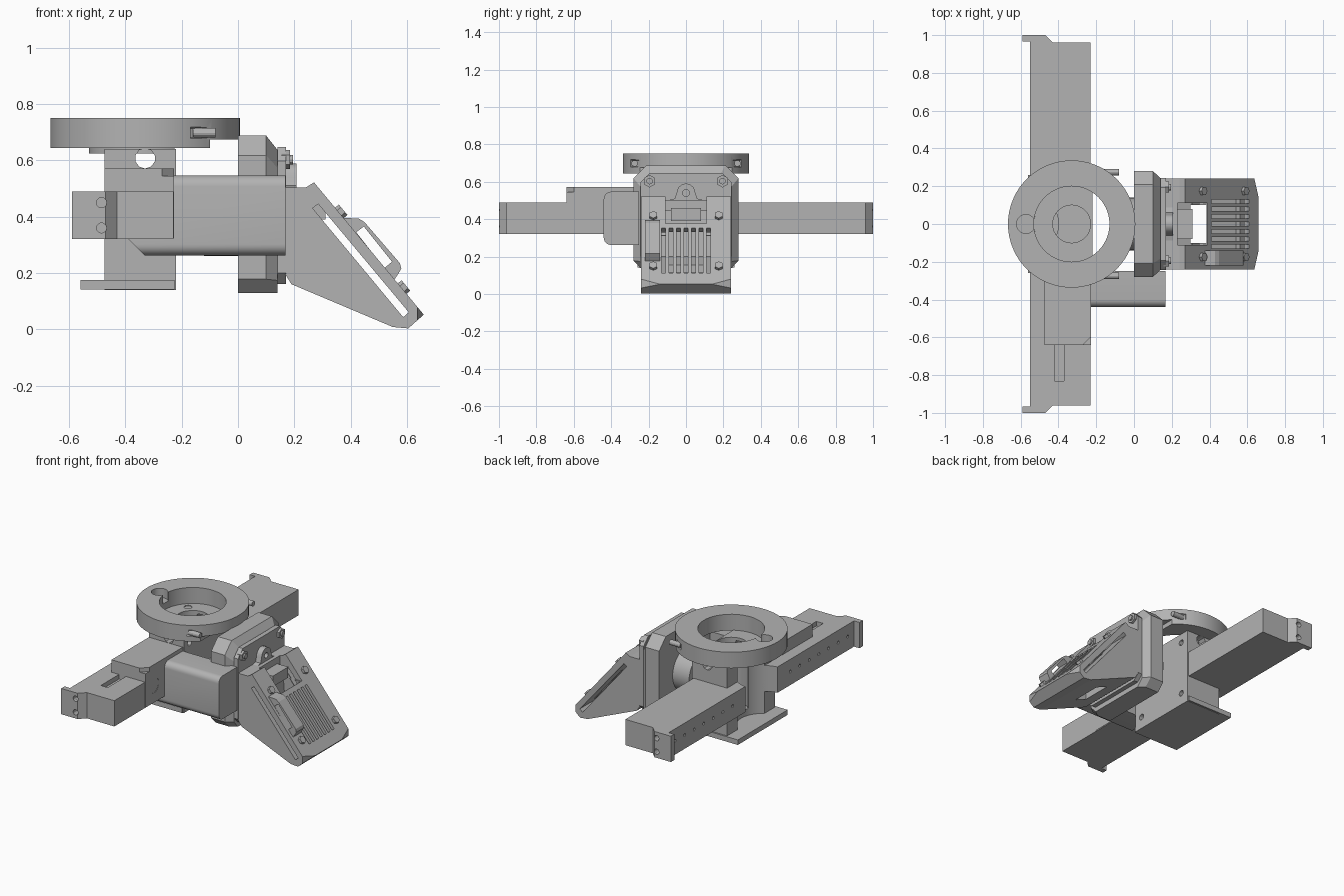
import bpy, bmesh, math
from mathutils import Vector

cube = bpy.data.objects.get("Cube")
if cube:
    bpy.data.objects.remove(cube, do_unlink=True)

grey = bpy.data.materials.new("plain grey")
grey.use_nodes = True
GREY = (0.45, 0.45, 0.45, 1)
grey.diffuse_color = GREY
grey.node_tree.nodes["Principled BSDF"].inputs["Base Color"].default_value = GREY


def finish(name, bm):
    bmesh.ops.recalc_face_normals(bm, faces=bm.faces)
    me = bpy.data.meshes.new(name)
    bm.to_mesh(me)
    bm.free()
    me.materials.append(grey)
    ob = bpy.data.objects.new(name, me)
    bpy.context.collection.objects.link(ob)
    return ob


def prism(name, axis, pts, a, b, taper=None):
    """Extrude a 2D outline along an axis; taper = (u scale, v scale, v origin)."""
    place = {"X": lambda u, v, t: (t, u, v),
             "Y": lambda u, v, t: (u, t, v),
             "Z": lambda u, v, t: (u, v, t)}[axis]
    bm = bmesh.new()
    su, sv, v0 = taper or (1, 1, 0)
    low = [bm.verts.new(place(u, v, a)) for u, v in pts]
    top = [bm.verts.new(place(u * su, v0 + (v - v0) * sv, b)) for u, v in pts]
    bm.faces.new(low)
    bm.faces.new(top[::-1])
    n = len(pts)
    for i in range(n):
        j = (i + 1) % n
        bm.faces.new((low[i], low[j], top[j], top[i]))
    return finish(name, bm)


def box(name, x, y, z):
    return prism(name, "Z", [(x[0], y[0]), (x[1], y[0]), (x[1], y[1]), (x[0], y[1])], *z)


def cyl(name, centre, r, depth, direction=(0, 0, 1), sides=32):
    bm = bmesh.new()
    bmesh.ops.create_cone(bm, cap_ends=True, segments=sides, radius1=r, radius2=r, depth=depth)
    rot = Vector(direction).to_track_quat("Z", "Y").to_matrix().to_4x4()
    bmesh.ops.transform(bm, matrix=rot, verts=bm.verts)
    bmesh.ops.translate(bm, vec=centre, verts=bm.verts)
    return finish(name, bm)


def octagon(w, z0, z1, low, high):
    half = [(w - low, z0), (w, z0 + low), (w, z1 - high), (w - high, z1)]
    return half + [(-u, v) for u, v in reversed(half)]


def cut(target, *cutters):
    for c in cutters:
        m = target.modifiers.new("cut", "BOOLEAN")
        m.operation, m.solver, m.object = "DIFFERENCE", "EXACT", c
        dg = bpy.context.evaluated_depsgraph_get()
        me = bpy.data.meshes.new_from_object(target.evaluated_get(dg))
        target.modifiers.clear()
        target.data = me
        bpy.data.objects.remove(c, do_unlink=True)


def smooth(*obs):
    for o in bpy.context.selected_objects:
        o.select_set(False)
    for o in obs:
        o.select_set(True)
        bpy.context.view_layer.objects.active = o
    bpy.ops.object.shade_smooth_by_angle(angle=math.radians(30))


CX = -0.33           # axis of the ring and bore
X, Y = (1, 0, 0), (0, 1, 0)

# Cross rail with end tabs, mirrored front to back
end = [(-0.55, 0.965), (-0.59, 0.965), (-0.59, 1), (-0.47, 1), (-0.43, 0.96), (-0.23, 0.96)]
rail = prism("cross_rail", "Z", end + [(x, -y) for x, y in reversed(end)], 0.32, 0.49)
cut(rail, cyl("c", (CX, 0, 0.5), 0.1, 0.6), cyl("c", (-0.57, 0, 0.4), 0.17, 0.4),
    box("c", (-0.42, -0.37), (-0.83, -0.6), (0.46, 0.6)))
for s in (-1, 1):
    cut(rail, *[cyl("c", (-0.485, s, z), 0.018, 0.12, Y, 12) for z in (0.36, 0.45)])
    cut(rail, *[cyl("c", (-0.55, s * (0.3 + 0.1 * i), 0.41), 0.01, 0.06, X, 8) for i in range(7)])

# Central body with foot flange
body = box("central_body", (-0.475, -0.22), (-0.25, 0.25), (0.14, 0.64))
cut(body, cyl("c", (CX, 0, 0.5), 0.1, 0.56), cyl("c", (-0.57, 0, 0.385), 0.17, 0.42),
    cyl("c", (CX, 0, 0.607), 0.036, 0.7, Y, 10))
for s in (-1, 1):
    cut(body, *[cyl("c", (-0.22, s * 0.19, z), 0.02, 0.08, X, 12) for z in (0.22, 0.58)])
foot = box("foot_flange", (-0.56, -0.225), (-0.26, 0.26), (0.142, 0.175))

# Seat plate inside the ring
seat = cyl("ring_seat", (CX, 0, 0.635), 0.2, 0.02, sides=48)
cut(seat, box("c", (-0.225, 0), (-0.3, 0.3), (0.6, 0.7)), cyl("c", (CX, 0, 0.63), 0.1, 0.1),
    *[cyl("c", (-0.44, s * 0.107, 0.63), 0.024, 0.1, sides=12) for s in (-1, 1)])

# Clamp ring
ring = cyl("clamp_ring", (CX, 0, 0.697), 0.337, 0.106, sides=72)
cut(ring, cyl("c", (CX, 0, 0.7), 0.2, 0.3, sides=56),
    box("c", (-0.1, 0.1), (-0.4, 0.4), (0.6, 0.675)),
    cyl("c", (-0.572, 0, 0.74), 0.05, 0.1, sides=24))
for s in (-1, 1):
    cut(ring, cyl("c", (-0.12, s * 0.29, 0.698), 0.032, 0.09, (1, -s * 0.6, 0), 6))
    cyl("ring_bolt", (-0.12, s * 0.275, 0.698), 0.017, 0.08, X, 12)

# Front bracket over the rail
bracket = box("front_bracket", (-0.475, -0.228), (-0.64, -0.25), (0.325, 0.572))
cut(bracket, cyl("c", (-0.23, -0.55, 0.435), 0.05, 0.2, X, 20),
    prism("c", "Z", [(-0.28, -0.65), (-0.22, -0.65), (-0.22, -0.59)], 0.545, 0.6))

# Front housing with rounded outer edges
r = 0.04
outline = [(-0.25, 0.262), (-0.25, 0.547)]
for cz, start in ((0.547 - r, 90), (0.262 + r, 180)):
    for k in range(7):
        a = math.radians(start + 15 * k)
        outline.append((-0.44 + r + r * math.cos(a), cz + r * math.sin(a)))
housing = prism("front_housing", "X", outline, -0.39, 0.168)
cut(housing, prism("c", "Y", [(-0.4, 0.33), (-0.4, 0.25), (-0.32, 0.25)], -0.6, -0.1))

# Carriage plate with chamfered front, cover layer and rear collar
plate_outline = octagon(0.28, 0.128, 0.688, 0.05, 0.07)
carriage = prism("carriage_plate", "X", plate_outline, 0, 0.1)
chamfer = prism("carriage_chamfer", "X", plate_outline, 0.1, 0.14, (0.87, 0.91, 0.128))
cover = prism("carriage_cover", "X", octagon(0.243, 0.16, 0.648, 0.04, 0.05), 0.14, 0.17)
collar = cyl("rear_collar", (-0.06, 0, 0.4), 0.14, 0.12, X)
cut(collar, cyl("c", (-0.1, 0, 0.4), 0.1, 0.12, X))
for s in (-1, 1):
    cyl("carriage_bolt_head", (0.17, s * 0.195, 0.603), 0.034, 0.03, X, 6)
    cyl("carriage_bolt_tip", (0.18, s * 0.195, 0.603), 0.017, 0.03, X, 12)

# Domed lug with a small hole
dome = [(-0.1, 0.47), (0.1, 0.47), (0.1, 0.5), (0.06, 0.51)]
dome += [(0.05 * math.cos(math.radians(a)), 0.54 + 0.05 * math.sin(math.radians(a)))
         for a in range(0, 181, 20)] + [(-0.06, 0.51), (-0.1, 0.5)]
lug = prism("front_lug", "X", dome, 0.165, 0.207)
cut(lug, cyl("c", (0.2, 0, 0.54), 0.018, 0.1, X, 12))
connector = box("connector_block", (0.165, 0.31), (-0.08, 0.08), (0.39, 0.46))

# Sloped air duct, hollow, with side slots
duct = prism("air_duct", "Y", [(0.165, 0.503), (0.24, 0.503), (0.27, 0.522), (0.66, 0.052),
                               (0.605, 0.003), (0.55, 0.008), (0.19, 0.16), (0.165, 0.2)],
             -0.24, 0.24)
cut(duct, prism("c", "Y", [(0.18, 0.45), (0.25, 0.44), (0.56, 0.07), (0.54, 0.05), (0.2, 0.2)], -0.2, 0.2),
    prism("c", "Y", [(0.265, 0.43), (0.285, 0.445), (0.607, 0.06), (0.587, 0.043)], -0.5, 0.5),
    box("c", (0.23, 0.39), (-0.11, 0.11), (0.375, 0.6)),
    box("c", (0.3, 0.385), (-0.1, 0.1), (0, 0.6)))
for s in (-1, 1):
    cut(duct, prism("c", "Z", [(0.635, s * 0.25), (0.7, s * 0.25), (0.7, s * 0.1), (0.662, s * 0.13)], -0.1, 0.2))

# Grille slots through the sloped face
slope = Vector((0.77, 0, 0.64))
a, b = Vector((0.41, 0, 0.352)), Vector((0.61, 0, 0.112))
corners = [a - slope * 0.09, a + slope * 0.03, b + slope * 0.03, b - slope * 0.09]
for i in range(-3, 4):
    cut(duct, prism("c", "Y", [(p.x, p.z) for p in corners], i * 0.04 - 0.011, i * 0.04 + 0.011))

# Duct bolts
for s in (-1, 1):
    for x, z in ((0.362, 0.415), (0.585, 0.146)):
        cyl("duct_bolt", (x, s * 0.175, z), 0.024, 0.03, slope, 6)

# Raised cable guide on the sloped face
guide = prism("cable_guide", "Y", [(0.37, 0.395), (0.39, 0.395), (0.43, 0.393), (0.45, 0.38), (0.575, 0.235),
                                   (0.58, 0.215), (0.565, 0.19), (0.555, 0.175)], -0.22, -0.14)
cut(guide, prism("c", "Y", [(0.42, 0.345), (0.447, 0.365), (0.547, 0.24), (0.52, 0.217)], -0.5, 0.5))

smooth(ring, seat, rail, body, bracket, housing, collar, lug)
